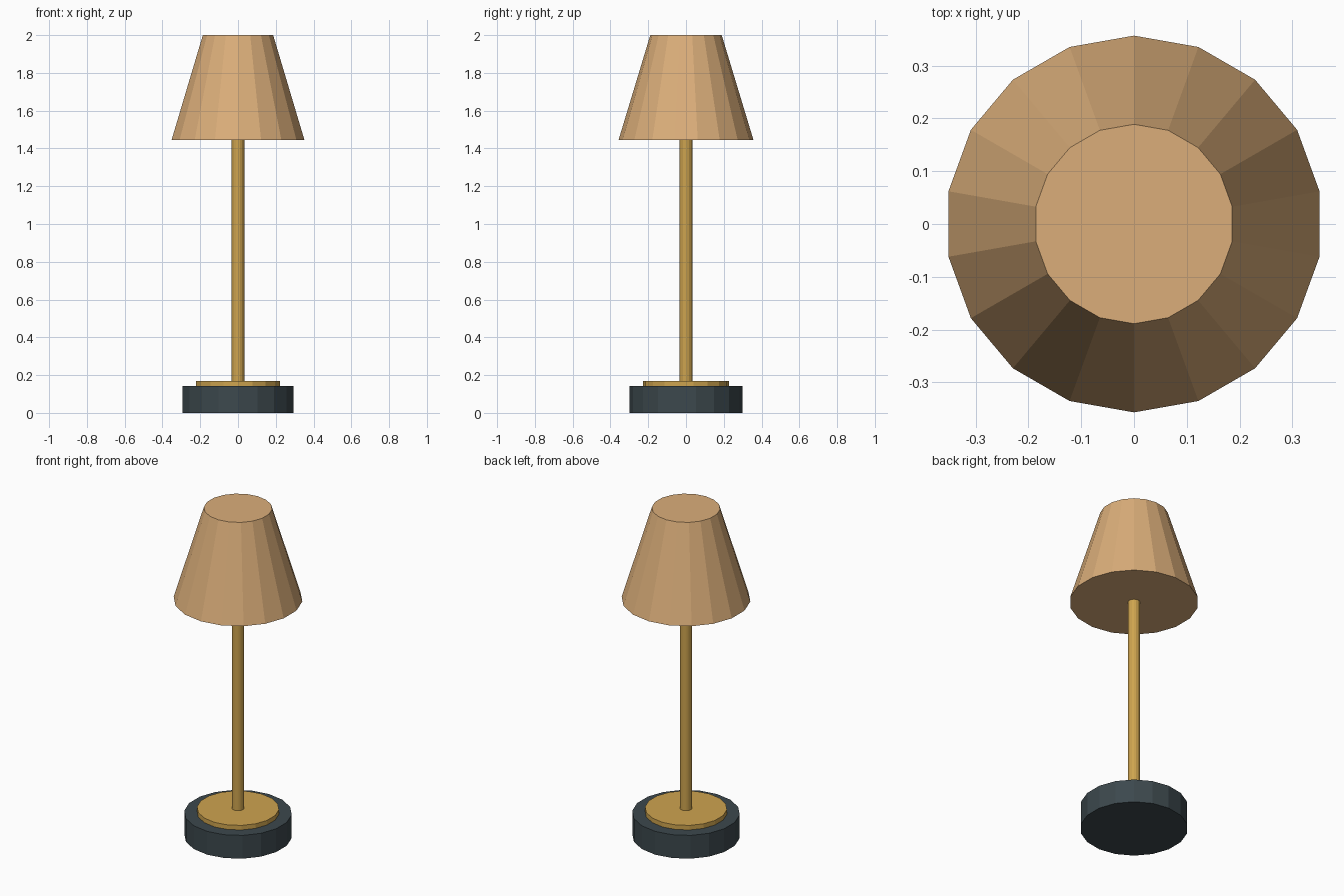
import bpy
import bmesh
from mathutils import Matrix

cube = bpy.data.objects.get("Cube")
if cube:
    bpy.data.objects.remove(cube, do_unlink=True)

SIDES = 18


def linear(c):
    c /= 255
    return c / 12.92 if c <= 0.04045 else ((c + 0.055) / 1.055) ** 2.4


def material(name, rgb):
    mat = bpy.data.materials.new(name)
    mat.use_nodes = True
    colour = (*[linear(c) for c in rgb], 1)
    mat.diffuse_color = colour
    mat.node_tree.nodes["Principled BSDF"].inputs["Base Color"].default_value = colour
    return mat


def frustum(name, r_bottom, r_top, z0, z1, mat):
    """Closed, flat-shaded cone section standing between two heights."""
    bm = bmesh.new()
    bmesh.ops.create_cone(bm, cap_ends=True, segments=SIDES,
                          radius1=r_bottom, radius2=r_top, depth=z1 - z0,
                          matrix=Matrix.Translation((0, 0, (z0 + z1) / 2)))
    mesh = bpy.data.meshes.new(name)
    bm.to_mesh(mesh)
    bm.free()
    mesh.materials.append(mat)
    obj = bpy.data.objects.new(name, mesh)
    bpy.context.collection.objects.link(obj)
    return obj


slate = material("dark slate", (60, 72, 77))
brass = material("brass", (206, 164, 79))
tan = material("tan fabric", (219, 174, 122))

# Heavy base with a thin brass plate on top
frustum("base", 0.298, 0.298, 0, 0.142, slate)
frustum("base_plate", 0.227, 0.227, 0.142, 0.17, brass)

# Upright pole running into the shade
frustum("pole", 0.034, 0.034, 0.17, 1.47, brass)

# Tapered closed shade
frustum("shade", 0.357, 0.189, 1.445, 2, tan)
